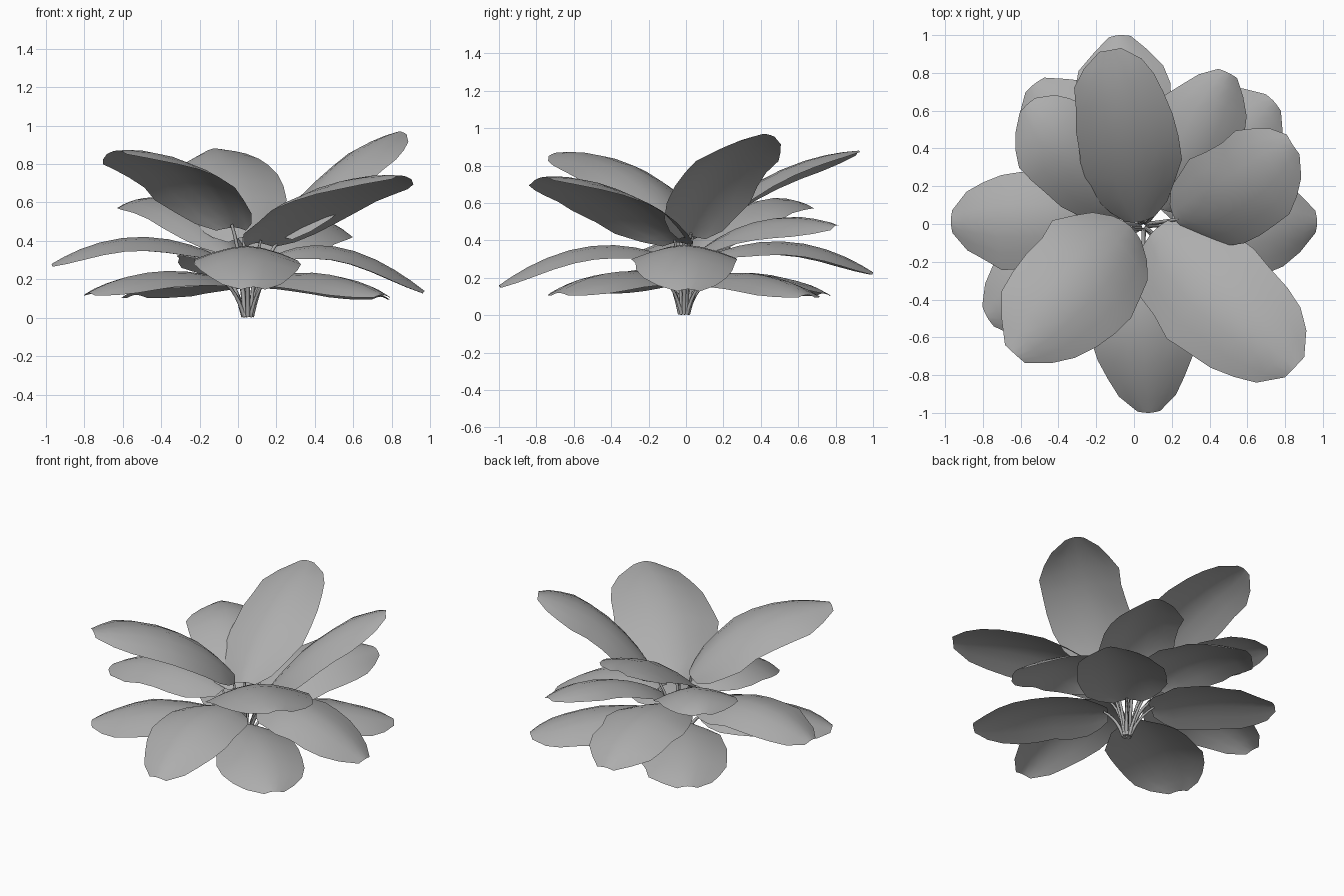
import bpy
import bmesh
import math
import random
from mathutils import Vector

random.seed(4)
cube = bpy.data.objects.get("Cube")
if cube:
    bpy.data.objects.remove(cube, do_unlink=True)

# One plain grey for the whole plant
grey = bpy.data.materials.new("leaf_grey")
grey.use_nodes = True
grey.diffuse_color = (0.42, 0.42, 0.42, 1)
grey.node_tree.nodes["Principled BSDF"].inputs["Base Color"].default_value = (0.42, 0.42, 0.42, 1)

# Half-width of a leaf along its length: (position, share of full half-width)
OUTLINE = [(0, .32), (.06, .6), (.15, .83), (.28, .97), (.42, 1), (.56, .99),
           (.7, .93), (.82, .8), (.92, .56), (1, .22)]
COLUMNS = 6
ROOT = Vector((.05, -.01, 0))


def midrib(points, t):
    """Point on the parabola through base, middle and tip."""
    a, b, c = points
    return a * (2 * (t - .5) * (t - 1)) + b * (4 * t * (1 - t)) + c * (2 * t * (t - .5))


def add_leaf(name, points, half, roll):
    heading = points[2] - points[0]
    side = Vector((-heading.y, heading.x, 0)).normalized()
    side = (side + Vector((0, 0, roll))).normalized()
    bm = bmesh.new()
    rows = []
    for t, share in OUTLINE:
        centre = midrib(points, t)
        along = (midrib(points, t + .02) - midrib(points, t - .02)).normalized()
        up = along.cross(side).normalized()
        # each rim wobbles a little on its own
        rims = [random.uniform(.93, 1.06) for _ in range(2)]
        row = []
        for i in range(COLUMNS + 1):
            u = 2 * i / COLUMNS - 1
            width = half * share * rims[u > 0]
            fall = .27 * half * share * abs(u) ** 1.6
            row.append(bm.verts.new(centre + side * (u * width) - up * fall))
        rows.append(row)
    for low, high in zip(rows, rows[1:]):
        for i in range(COLUMNS):
            bm.faces.new((low[i + 1], low[i], high[i], high[i + 1]))
    bm.normal_update()
    if sum(f.normal.z for f in bm.faces) < 0:
        bmesh.ops.reverse_faces(bm, faces=bm.faces[:])
    for face in bm.faces:
        face.smooth = True
    mesh = bpy.data.meshes.new(name)
    bm.to_mesh(mesh)
    bm.free()
    mesh.materials.append(grey)
    bpy.context.collection.objects.link(bpy.data.objects.new(name, mesh))


def add_stalk(name, points):
    """Thin four-sided stem from the root to the base of the leaf."""
    end = midrib(points, .03) - Vector((0, 0, .01))
    angle = math.atan2(points[2].y, points[2].x)
    start = ROOT + Vector((math.cos(angle), math.sin(angle), 0)) * .02
    bend = start.lerp(end, .3)
    bend.z = end.z * .7
    curve = bpy.data.curves.new(name, "CURVE")
    curve.dimensions = "3D"
    curve.bevel_depth = .013
    curve.bevel_resolution = 0
    curve.use_fill_caps = True
    spline = curve.splines.new("POLY")
    steps = 6
    spline.points.add(steps)
    for i, p in enumerate(spline.points):
        t = i / steps
        pos = start * (1 - t) ** 2 + bend * (2 * t * (1 - t)) + end * t ** 2
        pos.z = max(pos.z, .006)
        p.co = (*pos, 1)
        p.radius = 1 - .4 * t
    curve.materials.append(grey)
    bpy.context.collection.objects.link(bpy.data.objects.new(name, curve))


def add_tier(tier, half, leaves, rolls={}):
    """One ring of leaves of equal width, each given by base, middle and tip."""
    for place, path in leaves.items():
        points = [Vector(p) for p in path]
        add_leaf(f"{tier}_{place}_leaf", points, half, rolls.get(place, 0))
        add_stalk(f"{tier}_{place}_stalk", points)


# Tall upper tier, broad pair in front
add_tier("upper", .27, {
    "back": ((.03, .01, .42), (-.05, .45, .75), (-.13, .92, .88)),
    "left": ((.22, .02, .42), (.53, .17, .79), (.84, .42, .97)),
}, {"back": -.14})
add_tier("upper", .325, {
    "front_right": ((-.02, -.01, .47), (-.28, -.3, .79), (-.63, -.69, .87)),
    "front_left": ((.1, -.04, .39), (.44, -.4, .67), (.85, -.76, .74)),
})

# Middle pair at the back
add_tier("middle", .255, {
    "back_left": ((.14, .08, .35), (.32, .42, .51), (.5, .8, .48)),
    "back_right": ((-.02, .06, .35), (-.32, .36, .6), (-.57, .63, .59)),
}, {"back_left": .2})

# Drooping tier along the four axes
add_tier("side", .27, {
    "right": ((-.12, .02, .33), (-.55, .02, .42), (-.97, .01, .28)),
    "left": ((.2, 0, .33), (.56, -.01, .36), (.97, .01, .14)),
    "back": ((-.02, .15, .33), (-.05, .58, .39), (-.08, 1, .23)),
    "front": ((.05, -.15, .33), (.05, -.57, .36), (.08, -1, .16)),
})

# Lowest tier on the diagonals
add_tier("lower", .28, {
    "back_right": ((-.04, .11, .2), (-.28, .42, .22), (-.53, .74, .12)),
    "back_left": ((.13, .09, .2), (.44, .38, .22), (.74, .65, .11)),
    "front_right": ((-.06, -.08, .2), (-.43, -.29, .24), (-.78, -.49, .13)),
    "front_left": ((.13, -.1, .2), (.44, -.39, .23), (.75, -.68, .12)),
})
